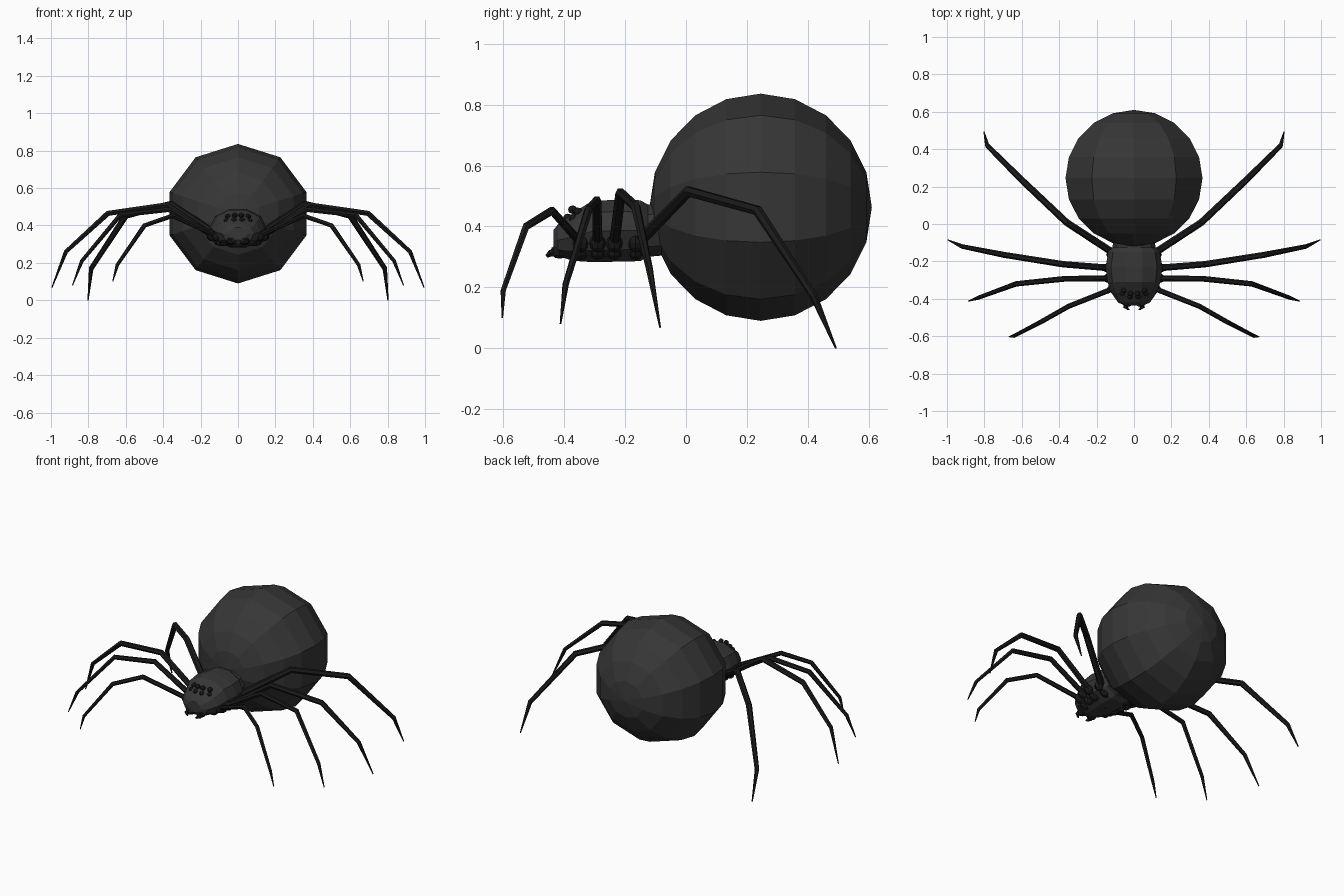
import bpy, bmesh, math
from mathutils import Vector, Matrix

if "Cube" in bpy.data.objects:
    bpy.data.objects.remove(bpy.data.objects["Cube"])


def material(name, rgb):
    m = bpy.data.materials.new(name)
    m.diffuse_color = (*rgb, 1)
    m.use_nodes = True
    m.node_tree.nodes["Principled BSDF"].inputs["Base Color"].default_value = m.diffuse_color
    return m


CHARCOAL = material("charcoal", (0.037, 0.037, 0.037))
BLACK = material("black", (0.010, 0.010, 0.010))
RED = material("red", (0.60, 0.004, 0.004))


def finish(name, bm, *mats, mirror=False):
    bmesh.ops.recalc_face_normals(bm, faces=bm.faces)
    me = bpy.data.meshes.new(name)
    bm.to_mesh(me)
    bm.free()
    for m in mats:
        me.materials.append(m)
    ob = bpy.data.objects.new(name, me)
    bpy.context.collection.objects.link(ob)
    if mirror:
        mod = ob.modifiers.new("mirror", 'MIRROR')
        mod.use_axis[0] = True
    return ob


def skin(bm, rings):
    """Bridge successive rings of points and cap both ends."""
    vs = [[bm.verts.new(p) for p in r] for r in rings]
    n = len(vs[0])
    for a, b in zip(vs, vs[1:]):
        for i in range(n):
            j = (i + 1) % n
            bm.faces.new((a[i], a[j], b[j], b[i]))
    bm.faces.new(vs[0])
    bm.faces.new(vs[-1])


def tube(bm, pts, radii, sides=6):
    """Tapered tube along a bent path with mitred joints."""
    pts = [Vector(p) for p in pts]
    run = pts[-1] - pts[0]
    side = Vector((-run.y, run.x, 0)).normalized()
    rings = []
    for k, (p, r) in enumerate(zip(pts, radii)):
        t = Vector()
        if k:
            t += (p - pts[k - 1]).normalized()
        if k < len(pts) - 1:
            t += (pts[k + 1] - p).normalized()
        up = side.cross(t).normalized()
        rings.append([p + r * (math.cos(a) * side + math.sin(a) * up)
                      for a in (math.tau * i / sides for i in range(sides))])
    skin(bm, rings)


def ball(bm, loc, size, u=8, v=6):
    mat = Matrix.Translation(loc) @ Matrix.Diagonal((*size, 1))
    bmesh.ops.create_uvsphere(bm, u_segments=u, v_segments=v, radius=1, matrix=mat)


# Abdomen: ten-sided faceted globe with its poles along y, red patch on top
bm = bmesh.new()
bmesh.ops.create_uvsphere(
    bm, u_segments=10, v_segments=10, radius=1,
    matrix=Matrix.Translation((0, 0.245, 0.463))
    @ Matrix.Diagonal((0.385, 0.365, 0.373, 1))
    @ Matrix.Rotation(math.pi / 2, 4, 'X'))
for f in bm.faces:
    c = f.calc_center_median()
    if abs(c.x) < 0.02 and c.z > 0.6 and 0.25 < c.y < 0.45:
        f.material_index = 1
finish("abdomen", bm, CHARCOAL, RED)

# Head and thorax: lofted rings of (y, centre z, half width, half height)
bm = bmesh.new()
body = [(-0.435, 0.355, 0.05, 0.035), (-0.42, 0.355, 0.085, 0.055),
        (-0.37, 0.366, 0.12, 0.083), (-0.31, 0.383, 0.142, 0.105),
        (-0.23, 0.386, 0.152, 0.107), (-0.15, 0.386, 0.138, 0.105),
        (-0.125, 0.386, 0.115, 0.09), (-0.08, 0.39, 0.11, 0.09)]
skin(bm, [[(rx * math.cos(a), y, cz + rz * math.sin(a))
           for a in (math.tau * i / 10 for i in range(10))]
          for y, cz, rx, rz in body])
finish("thorax", bm, CHARCOAL)

# Eyes: two rows of four
bm = bmesh.new()
for x, y, z in [(0.018, -0.372, 0.455), (0.055, -0.355, 0.448),
                (0.022, -0.388, 0.428), (0.062, -0.37, 0.425)]:
    ball(bm, (x, y, z), (0.015, 0.015, 0.014))
finish("eyes", bm, BLACK, mirror=True)

# Jaws and fangs under the front of the head
bm = bmesh.new()
ball(bm, (0.035, -0.415, 0.318), (0.03, 0.03, 0.024))
tube(bm, [(0.035, -0.41, 0.315), (0.045, -0.445, 0.312), (0.03, -0.458, 0.302)],
     [0.018, 0.013, 0.006])
finish("jaws", bm, BLACK, mirror=True)

# Underside plate
bm = bmesh.new()
ball(bm, (0, -0.255, 0.32), (0.10, 0.13, 0.037), 10, 6)
finish("underside", bm, BLACK)

# Hip lumps where the legs meet the thorax
bm = bmesh.new()
for x, y in [(0.11, -0.345), (0.132, -0.29), (0.135, -0.235), (0.115, -0.165)]:
    ball(bm, (x, y, 0.345), (0.034, 0.027, 0.03))
    ball(bm, (x - 0.04, y, 0.32), (0.035, 0.025, 0.03))
finish("hips", bm, BLACK, mirror=True)

# Legs: hip, knee, shin, foot, tip, plus a thickness factor
legs = {
    "front_legs": (0.8, [(0.11, -0.345, 0.345), (0.35, -0.44, 0.452),
                         (0.50, -0.525, 0.40), (0.645, -0.60, 0.19), (0.67, -0.603, 0.10)]),
    "second_legs": (0.9, [(0.13, -0.29, 0.345), (0.37, -0.293, 0.485),
                          (0.63, -0.32, 0.455), (0.835, -0.395, 0.21), (0.885, -0.412, 0.08)]),
    "third_legs": (1.0, [(0.135, -0.235, 0.345), (0.38, -0.215, 0.51),
                         (0.695, -0.165, 0.465), (0.92, -0.12, 0.26), (0.995, -0.085, 0.068)]),
    "rear_legs": (1.1, [(0.11, -0.155, 0.35), (0.36, 0.008, 0.515),
                        (0.60, 0.235, 0.452), (0.785, 0.42, 0.17), (0.802, 0.492, 0.0)]),
}
for name, (k, pts) in legs.items():
    bm = bmesh.new()
    tube(bm, pts, [k * r for r in (0.018, 0.017, 0.016, 0.012, 0.003)])
    finish(name, bm, BLACK, mirror=True)
